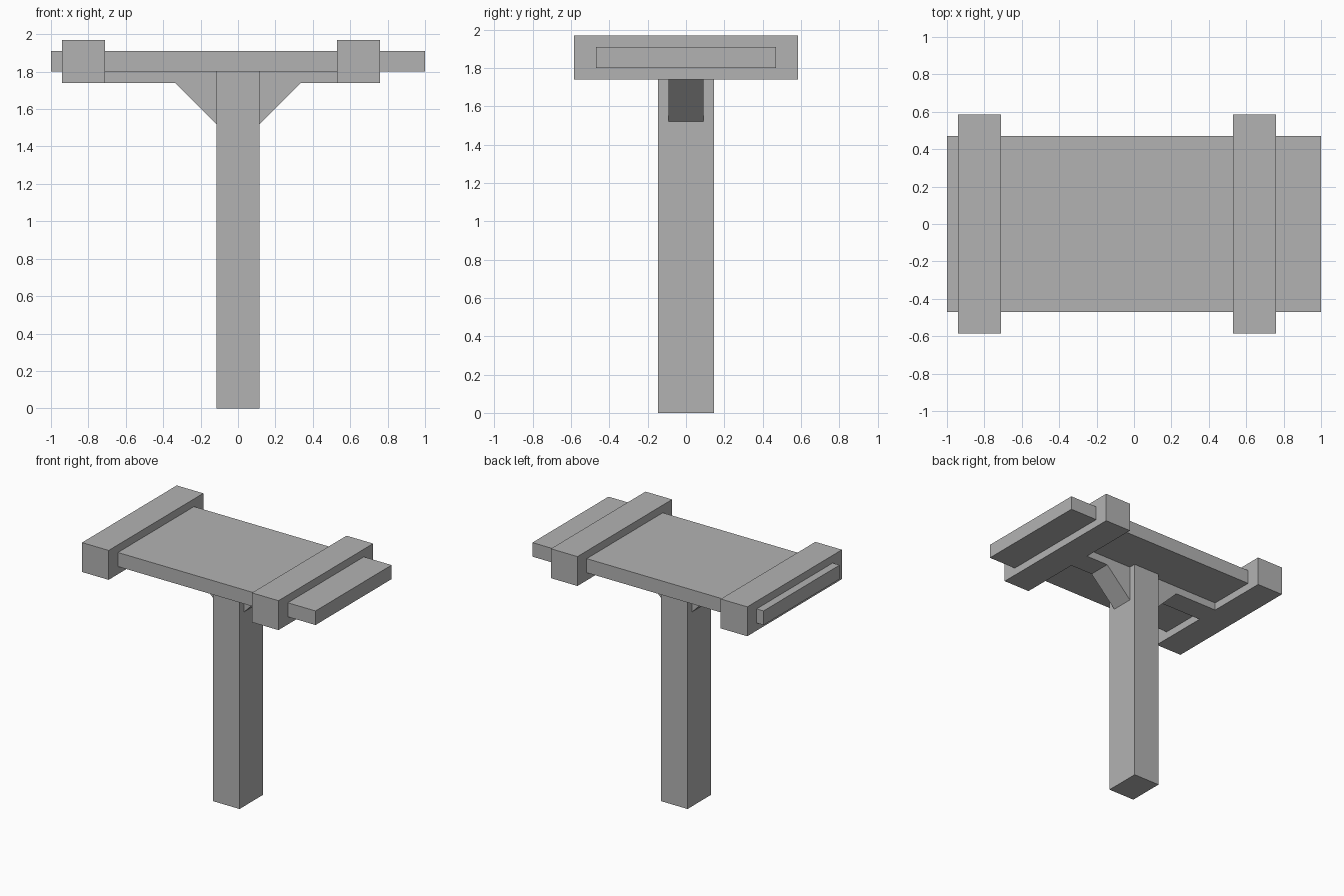
import bpy
import bmesh

cube = bpy.data.objects.get("Cube")
if cube:
    bpy.data.objects.remove(cube, do_unlink=True)

grey = bpy.data.materials.new("plain_grey")
grey.use_nodes = True
GREY = (0.45, 0.45, 0.45, 1)
grey.diffuse_color = GREY
grey.node_tree.nodes["Principled BSDF"].inputs["Base Color"].default_value = GREY


def extrude_profile(name, profile, half_depth):
    """Extrude an x-z outline evenly to both sides of y = 0."""
    bm = bmesh.new()
    face = bm.faces.new([bm.verts.new((x, -half_depth, z)) for x, z in profile])
    result = bmesh.ops.extrude_face_region(bm, geom=[face])
    verts = [v for v in result["geom"] if isinstance(v, bmesh.types.BMVert)]
    bmesh.ops.translate(bm, verts=verts, vec=(0, 2 * half_depth, 0))
    bmesh.ops.recalc_face_normals(bm, faces=bm.faces)
    mesh = bpy.data.meshes.new(name)
    bm.to_mesh(mesh)
    bm.free()
    mesh.materials.append(grey)
    obj = bpy.data.objects.new(name, mesh)
    bpy.context.collection.objects.link(obj)
    return obj


def box(name, x0, x1, z0, z1, half_depth):
    return extrude_profile(name, [(x0, z0), (x1, z0), (x1, z1), (x0, z1)], half_depth)


BEAM_Z, BOARD_Z = 1.74, 1.80
POST_X, BEAM_Y = 0.115, 0.09

# Upright post and the flat board on top
box("post", -POST_X, POST_X, 0, BOARD_Z, 0.145)
box("board", -1, 1, BOARD_Z, 1.91, 0.47)

# Crosspieces wrapped around the board
box("right_crosspiece", -0.94, -0.71, BEAM_Z, 1.97, 0.585)
box("left_crosspiece", 0.53, 0.76, BEAM_Z, 1.97, 0.585)

# Narrow beam under the board, between the crosspieces
box("support_beam", -0.71, 0.53, BEAM_Z, BOARD_Z, BEAM_Y)

# Diagonal braces from post to beam
for side, sign in (("left", 1), ("right", -1)):
    outline = [(POST_X, 1.52), (0.335, BEAM_Z), (POST_X, BEAM_Z)]
    extrude_profile(side + "_brace", [(sign * x, z) for x, z in outline], BEAM_Y)
